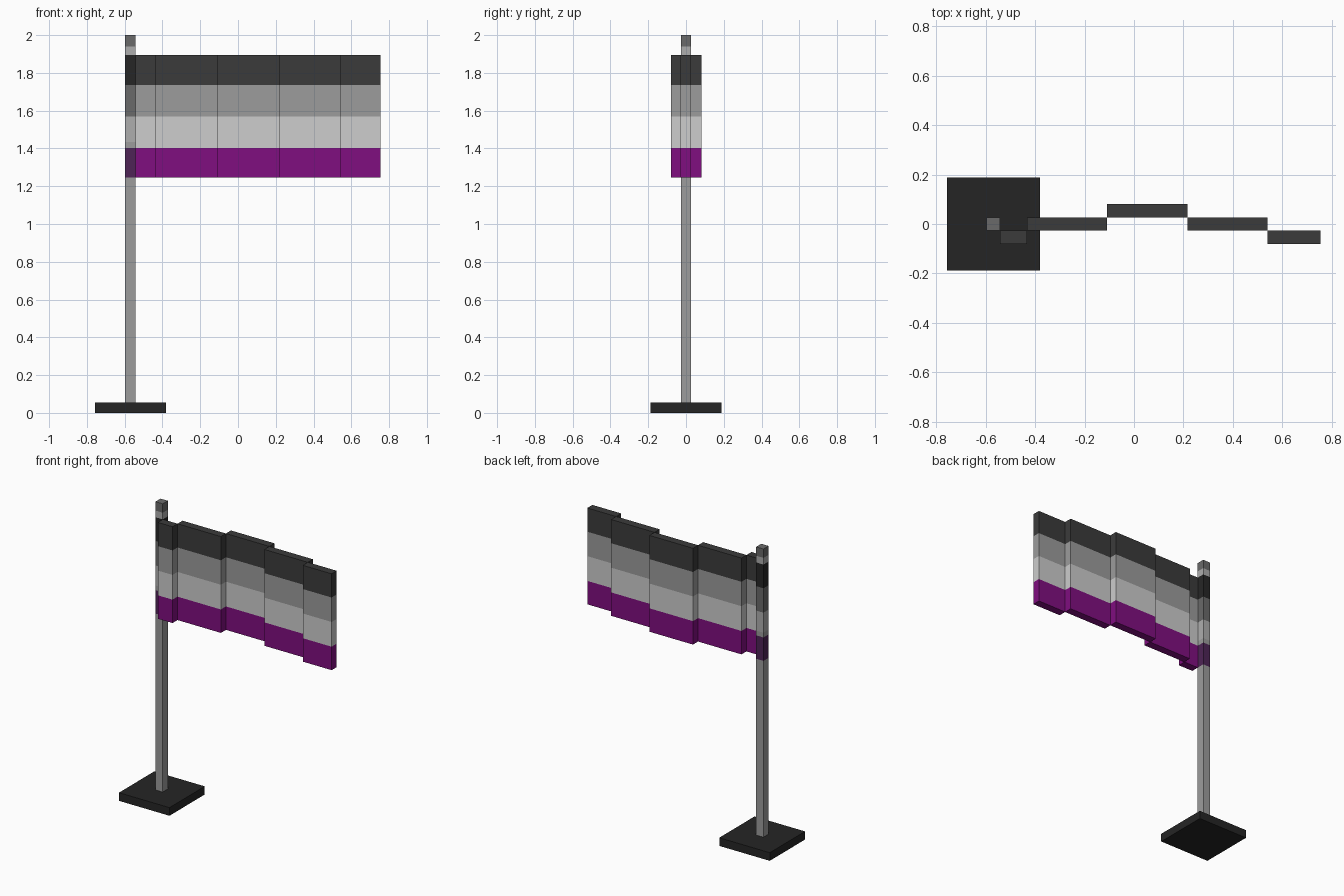
import bpy, bmesh

if "Cube" in bpy.data.objects:
    bpy.data.objects.remove(bpy.data.objects["Cube"])


def material(name, *rgb):
    """Flat material from 0-255 sRGB values."""
    mat = bpy.data.materials.new(name)
    lin = [((c / 255 + 0.055) / 1.055) ** 2.4 if c > 10 else c / 255 / 12.92 for c in rgb]
    mat.diffuse_color = (*lin, 1)
    mat.use_nodes = True
    mat.node_tree.nodes["Principled BSDF"].inputs["Base Color"].default_value = mat.diffuse_color
    return mat


BASE = material("base black", 37, 37, 37)
POLE = material("pole grey", 156, 156, 156)
CAP = material("dark grey", 106, 106, 106)
PALE = material("pale grey", 174, 174, 174)
CLOTH_BLACK = material("cloth black", 59, 59, 59)
CLOTH_GREY = material("cloth grey", 156, 156, 156)
CLOTH_WHITE = material("cloth white", 205, 205, 205)
CLOTH_PURPLE = material("cloth purple", 128, 14, 128)
BAND_BLACK = material("band black", 38, 38, 38)
BAND_PURPLE = material("band purple", 78, 36, 86)


def banded_box(name, x0, x1, y0, y1, z0, bands):
    """Upright box split by height into bands of (top height, material)."""
    mesh = bpy.data.meshes.new(name)
    bm = bmesh.new()
    mats = []
    for _, m in bands:
        if m not in mats:
            mats.append(m)
            mesh.materials.append(m)
    corners = [(x0, y0), (x1, y0), (x1, y1), (x0, y1)]
    ring = [bm.verts.new((x, y, z0)) for x, y in corners]
    bm.faces.new(ring[::-1]).material_index = 0
    for top, m in bands:
        upper = [bm.verts.new((x, y, top)) for x, y in corners]
        for i in range(4):
            j = (i + 1) % 4
            face = bm.faces.new((ring[i], ring[j], upper[j], upper[i]))
            face.material_index = mats.index(m)
        ring = upper
    bm.faces.new(ring).material_index = mats.index(bands[-1][1])
    bm.to_mesh(mesh)
    bm.free()
    obj = bpy.data.objects.new(name, mesh)
    bpy.context.collection.objects.link(obj)


# Square foot
banded_box("base", -0.757, -0.38, -0.188, 0.188, 0, [(0.055, BASE)])

# Pole with the dark wrap where the flag is tied on, and a cap
banded_box("pole", -0.597, -0.543, -0.027, 0.027, 0.055, [
    (1.245, POLE), (1.403, BAND_PURPLE), (1.435, POLE), (1.57, PALE),
    (1.735, CAP), (1.895, BAND_BLACK), (1.94, PALE), (2.0, CAP)])

# Stepped, waving flag panels: x range and y centre
stripes = [(1.403, CLOTH_PURPLE), (1.57, CLOTH_WHITE), (1.735, CLOTH_GREY), (1.895, CLOTH_BLACK)]
panels = [(-0.543, -0.433, -0.053), (-0.433, -0.109, 0), (-0.109, 0.216, 0.054),
          (0.216, 0.54, 0), (0.54, 0.755, -0.053)]
for n, (x0, x1, y) in enumerate(panels, 1):
    banded_box(f"flag_panel_{n}", x0, x1, y - 0.027, y + 0.027, 1.245, stripes)
